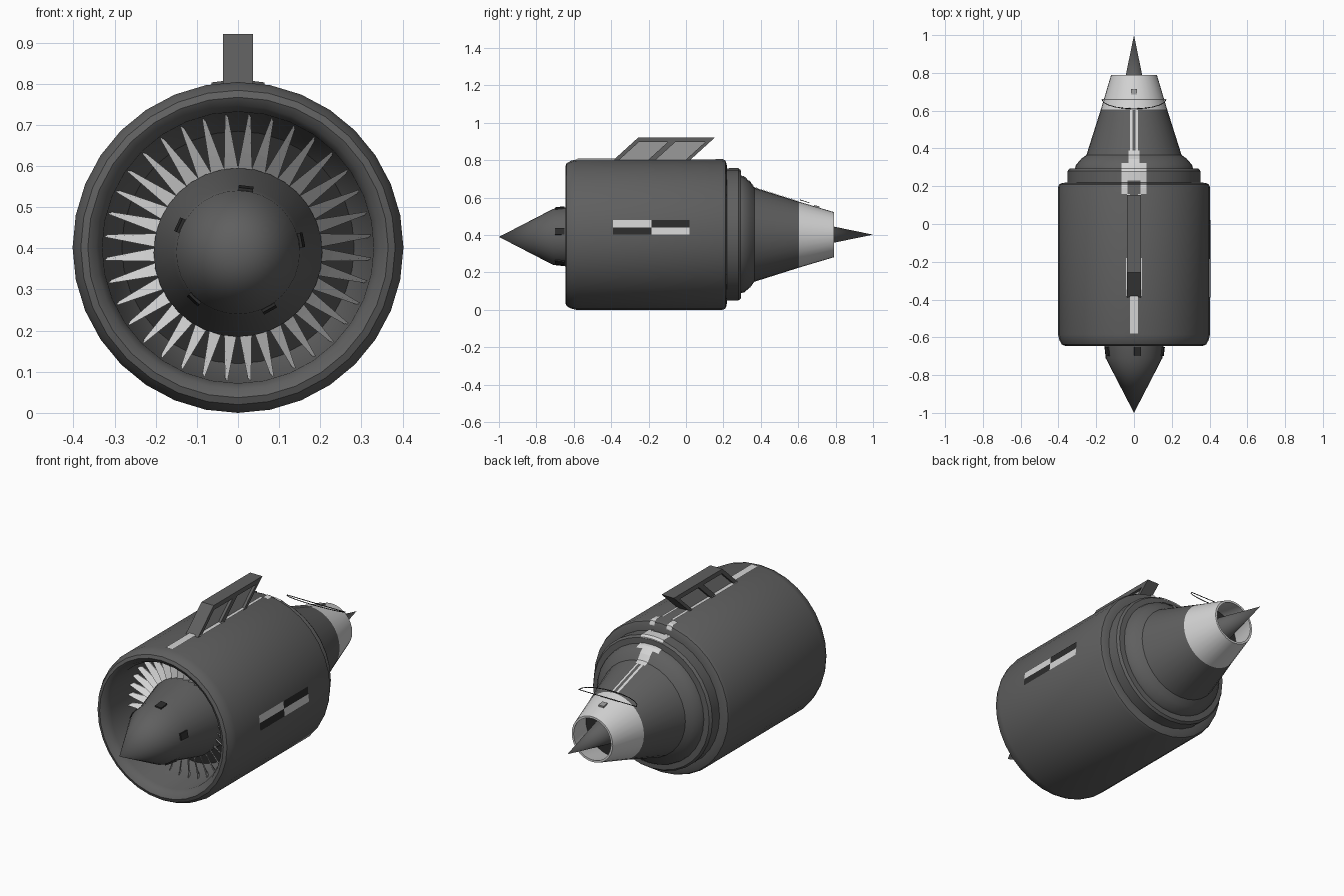
import bpy, bmesh, math
from mathutils import Matrix, Vector

if "Cube" in bpy.data.objects:
    bpy.data.objects.remove(bpy.data.objects["Cube"])

C = 0.402          # height of the engine axis
SEG = 32


def material(name, value):
    m = bpy.data.materials.new(name)
    m.use_nodes = True
    col = (value, value, value, 1)
    m.diffuse_color = col
    m.node_tree.nodes["Principled BSDF"].inputs["Base Color"].default_value = col
    return m


GREY = material("body grey", 0.115)
WHITE = material("light grey", 0.66)
DARK = material("dark grey", 0.025)
PANEL = material("panel grey", 0.32)


def make(name, verts, faces, mats, smooth=False):
    me = bpy.data.meshes.new(name)
    me.from_pydata(verts, [], faces)
    for m in mats:
        me.materials.append(m)
    bm = bmesh.new()
    bm.from_mesh(me)
    bmesh.ops.recalc_face_normals(bm, faces=bm.faces)
    bm.to_mesh(me)
    bm.free()
    ob = bpy.data.objects.new(name, me)
    bpy.context.collection.objects.link(ob)
    if smooth:
        bpy.ops.object.select_all(action='DESELECT')
        ob.select_set(True)
        bpy.context.view_layer.objects.active = ob
        bpy.ops.object.shade_smooth_by_angle(angle=math.radians(35))
    return ob


def lathe(name, profile, mats, z=C, seg=SEG):
    """Revolve (y, radius) points around the lengthwise axis."""
    verts, faces, rings = [], [], []
    for y, r in profile:
        n = seg if r > 0 else 1
        rings.append([len(verts) + i for i in range(n)])
        for i in range(n):
            a = math.tau * i / seg
            verts.append((r * math.cos(a), y, z + r * math.sin(a)))
    for p, q in zip(rings, rings[1:]):
        for i in range(seg):
            j = (i + 1) % seg
            f = [p[i % len(p)], p[j % len(p)], q[j % len(q)], q[i % len(q)]]
            faces.append(list(dict.fromkeys(f)))
    return make(name, verts, faces, mats, True)


def prism(name, outline, x0, x1, mat):
    """Extrude a (y, z) outline across x."""
    n = len(outline)
    verts = [(x, y, z) for x in (x0, x1) for y, z in outline]
    faces = [list(range(n)), list(range(n, 2 * n))]
    faces += [[i, (i + 1) % n, n + (i + 1) % n, n + i] for i in range(n)]
    return make(name, verts, faces, [mat])


# Nacelle shell, stepped rear and cone
shell = [(-0.585, 0.402), (0.195, 0.402), (0.21, 0.396), (0.217, 0.38), (0.22, 0.352),
         (0.28, 0.352), (0.293, 0.342), (0.295, 0.312), (0.312, 0.308), (0.345, 0.28),
         (0.365, 0.252), (0.605, 0.176)]
inlet = [(-0.36, 0.28), (-0.45, 0.325), (-0.60, 0.33), (-0.633, 0.345), (-0.645, 0.365),
         (-0.638, 0.382), (-0.615, 0.395)]
lathe("nacelle", inlet + shell, [GREY])
lathe("fan_backplate", [(-0.365, 0.0), (-0.365, 0.285)], [DARK])

# Exhaust nozzle and tail cone
lathe("nozzle", [(0.605, 0.176), (0.79, 0.121), (0.79, 0.11), (0.62, 0.155)], [WHITE])
lathe("nozzle_back", [(0.625, 0.0), (0.625, 0.154)], [DARK])
lathe("tail_cone", [(0.62, 0.078), (1.0, 0.0)], [GREY])

# Spinner with raised vents around its shoulder
lathe("spinner", [(-1.0, 0.0), (-0.71, 0.15), (-0.645, 0.157), (-0.46, 0.205), (-0.365, 0.205)],
      [GREY], z=0.39)
for k in range(5):
    vent = prism("spinner_vent", [(-0.70, 0.14), (-0.70, 0.157), (-0.65, 0.163), (-0.65, 0.14)],
                 -0.018, 0.018, DARK)
    vent.matrix_world = (Matrix.Translation((0, 0, 0.39))
                         @ Matrix.Rotation(math.radians(7 + 72 * k), 4, 'Y'))

# Fan blades: pitched, tapering to the tip
verts, faces = [], []
for k in range(36):
    turn = Matrix.Rotation(math.tau * (k + 0.5) / 36, 4, 'Y')
    base = len(verts)
    for r, w in ((0.185, 0.018), (0.327, 0.003)):
        for x, y in ((-w, -0.015), (w, 0.01), (w, 0.016), (-w, -0.008)):
            verts.append(turn @ Vector((x, y - 0.45, r)) + Vector((0, 0, C)))
    b = [base + i for i in range(8)]
    faces += [b[:4], b[4:]]
    faces += [[b[i], b[(i + 1) % 4], b[4 + (i + 1) % 4], b[4 + i]] for i in range(4)]
make("fan_blades", verts, faces, [WHITE])


# Painted stripe pieces that follow the top of the shell
def radius(y):
    for (y0, r0), (y1, r1) in zip(shell, shell[1:]):
        if y0 <= y <= y1:
            return r0 + (r1 - r0) * (y - y0) / (y1 - y0)
    return shell[-1][1]


def stripe(x0, x1, y0, y1):
    ys = [y0] + [y for y, r in shell if y0 < y < y1] + [y1]
    xs = [x0 + (x1 - x0) * i / 4 for i in range(5)]
    verts = [(x, y - 0.001, C + 0.004 + math.sqrt(radius(y) ** 2 - x * x)) for y in ys for x in xs]
    faces = [[5 * j + i, 5 * j + i + 1, 5 * j + i + 6, 5 * j + i + 5]
             for j in range(len(ys) - 1) for i in range(4)]
    make("top_stripe", verts, faces, [WHITE])


stripe(-0.02, 0.02, -0.58, -0.38)
stripe(-0.042, 0.042, -0.38, -0.18)
stripe(-0.065, 0.065, 0.23, 0.325)
stripe(-0.03, 0.03, 0.325, 0.39)
for s in (-1, 1):
    stripe(*sorted((s * 0.035, s * 0.065)), 0.16, 0.23)
    stripe(*sorted((s * 0.022, s * 0.038)), -0.18, 0.16)
    stripe(*sorted((s * 0.008, s * 0.02)), 0.39, 0.605)

# Checker marking on the left flank, lying on one facet
angle = math.tau / SEG
p0 = Vector((0.402, 0, C))
p1 = Vector((0.402 * math.cos(angle), 0, C + 0.402 * math.sin(angle)))
for row in range(2):
    for col in range(2):
        a, b = (p0.lerp(p1, t) + Vector((0.003, 0, 0)) for t in (row / 2, (row + 1) / 2))
        y = -0.39 + 0.205 * col
        quad = [(p.x, yy, p.z) for p, yy in ((a, y), (a, y + 0.205), (b, y + 0.205), (b, y))]
        make("checker_marking", quad, [[0, 1, 2, 3]], [WHITE if row != col else DARK])


# Slanted pylon: thin panel core with a frame around it
def slant(y0, y1, z0, z1):
    shift = lambda z: (z - 0.79) * 1.1
    return [(y0 + shift(z0), z0), (y1 + shift(z0), z0), (y1 + shift(z1), z1), (y0 + shift(z1), z1)]


prism("pylon_panel", slant(-0.39, 0.0, 0.79, 0.915), -0.022, 0.022, PANEL)
for y0, y1 in ((-0.40, -0.37), (-0.215, -0.175), (-0.015, 0.01)):
    prism("pylon_strut", slant(y0, y1, 0.785, 0.90), -0.036, 0.036, GREY)
prism("pylon_top_rail", slant(-0.40, 0.01, 0.897, 0.921), -0.036, 0.036, GREY)


# Thin bowed sensor loop and knob over the nozzle
def wire(name, points, thickness):
    cu = bpy.data.curves.new(name, 'CURVE')
    cu.dimensions = '3D'
    cu.bevel_depth = thickness
    cu.bevel_resolution = 1
    sp = cu.splines.new('POLY')
    sp.points.add(len(points) - 1)
    for p, co in zip(sp.points, points):
        p.co = (*co, 1)
    cu.materials.append(DARK)
    ob = bpy.data.objects.new(name, cu)
    bpy.context.collection.objects.link(ob)


wire("sensor_bar", [(-0.17, 0.66, 0.572), (0.17, 0.66, 0.572)], 0.002)
wire("sensor_bow", [(0.17 * math.cos(t), 0.66 - 0.05 * math.sin(t), 0.572 + 0.016 * math.sin(t))
                    for t in (math.pi * i / 10 for i in range(11))], 0.002)
prism("nozzle_knob", [(0.685, 0.54), (0.685, 0.56), (0.715, 0.553), (0.715, 0.535)],
      -0.015, 0.015, PANEL)
